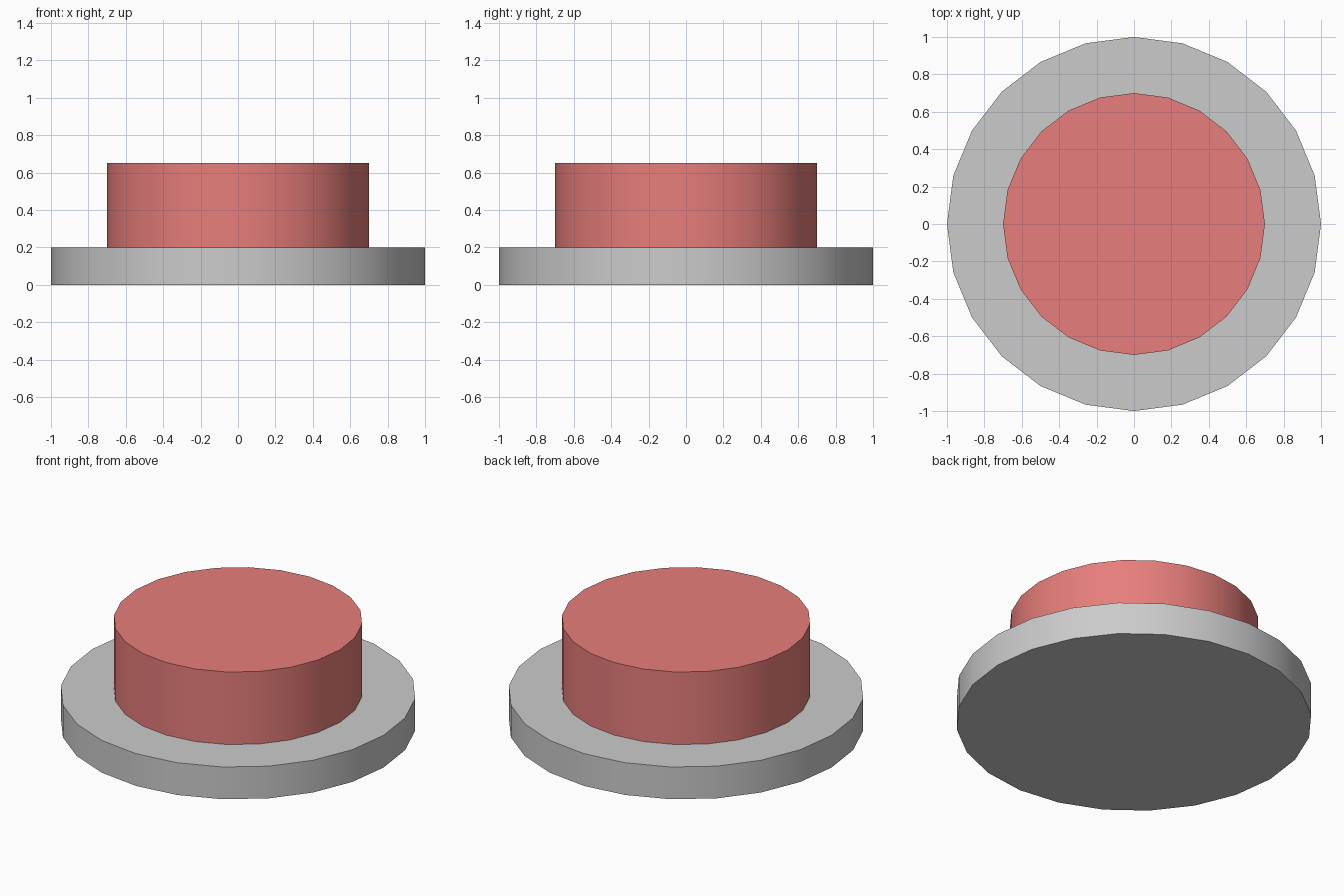
import bpy
import math

if "Cube" in bpy.data.objects:
    bpy.data.objects.remove(bpy.data.objects["Cube"])


def disc(name, radius, z0, z1, color=None):
    """24-sided upright cylinder between two heights, smooth sides and sharp rims."""
    bpy.ops.mesh.primitive_cylinder_add(
        vertices=24, radius=radius, depth=z1 - z0, location=(0, 0, (z0 + z1) / 2))
    obj = bpy.context.object
    obj.name = name
    bpy.ops.object.shade_smooth_by_angle(angle=math.radians(30))
    if color:
        mat = bpy.data.materials.new(name + "_material")
        mat.diffuse_color = color
        mat.use_nodes = True
        mat.node_tree.nodes["Principled BSDF"].inputs["Base Color"].default_value = mat.diffuse_color
        obj.data.materials.append(mat)
    return obj


# Wide grey base plate
disc("base_plate", 1.0, 0.0, 0.2)

# Red push button standing on the plate
disc("push_button", 0.7, 0.2, 0.65, (0.8, 0.21, 0.2, 1))
